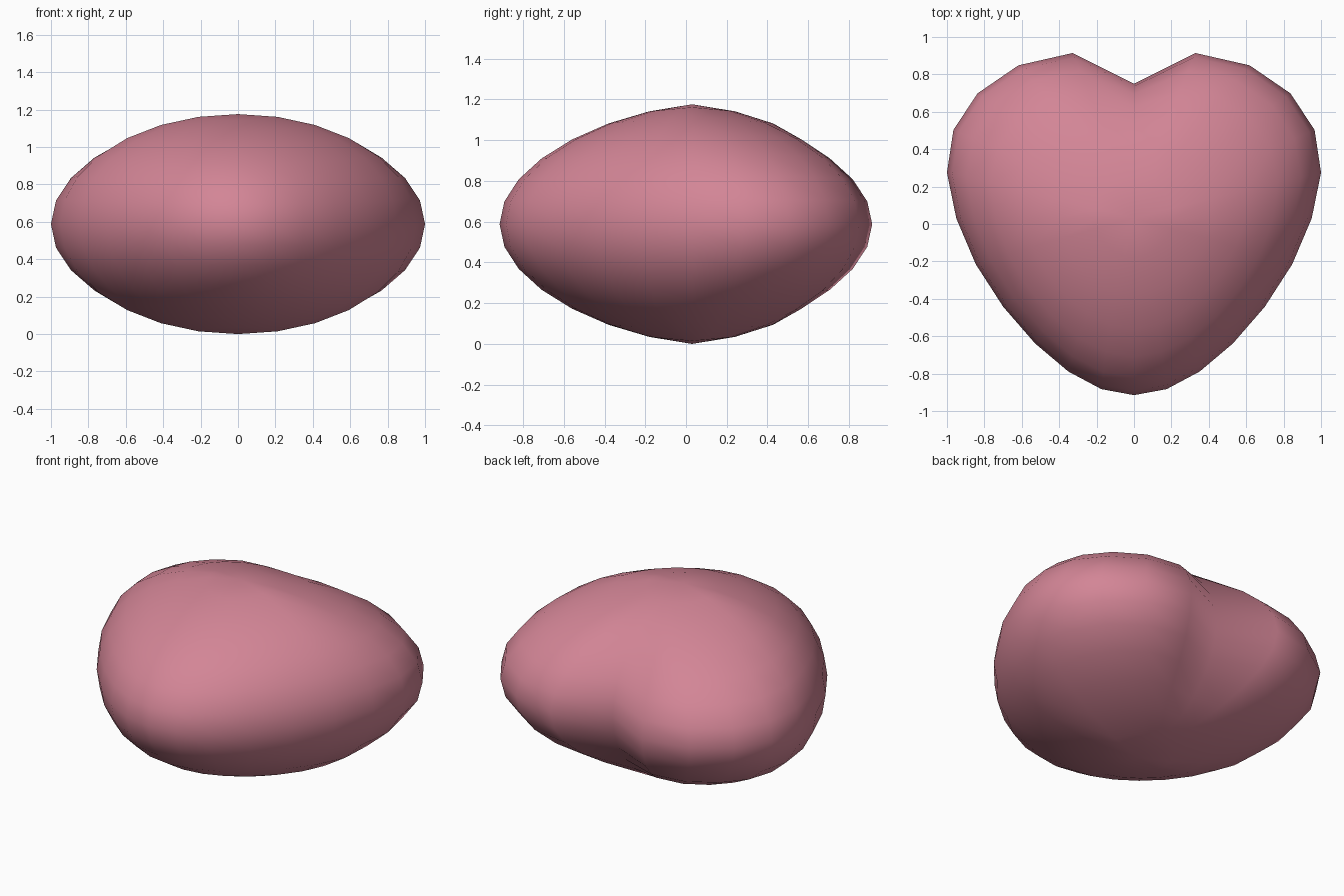
import bpy, bmesh, math

if "Cube" in bpy.data.objects:
    bpy.data.objects.remove(bpy.data.objects["Cube"])

# Material
pink = bpy.data.materials.new("dusty_pink")
pink.diffuse_color = (0.65, 0.235, 0.305, 1)
pink.use_nodes = True
pink.node_tree.nodes["Principled BSDF"].inputs["Base Color"].default_value = pink.diffuse_color


def heart_point(x, y, z):
    """Bend a point of the unit sphere into the heart shape."""
    # wide lobes at the back, narrow tip at the front
    width = 0.95 + (0.33 if y > 0 else 0.285) * y
    # notch between the lobes
    depth = max(0.0, (y - 0.4) / 0.6)
    notch = 0.225 * depth * math.exp(-(x / 0.183) ** 2)
    # thickness thins towards tip and notch
    thick = 0.588 * (1 - 0.155 * abs(y))
    return x * width, 0.03 + 0.945 * y - notch, 0.588 + z * thick


# Heart body
bm = bmesh.new()
bmesh.ops.create_uvsphere(bm, u_segments=24, v_segments=14, radius=1)
for v in bm.verts:
    v.co = heart_point(*v.co)
for f in bm.faces:
    f.smooth = True
mesh = bpy.data.meshes.new("heart")
bm.to_mesh(mesh)
bm.free()
mesh.materials.append(pink)
heart = bpy.data.objects.new("heart", mesh)
bpy.context.collection.objects.link(heart)
